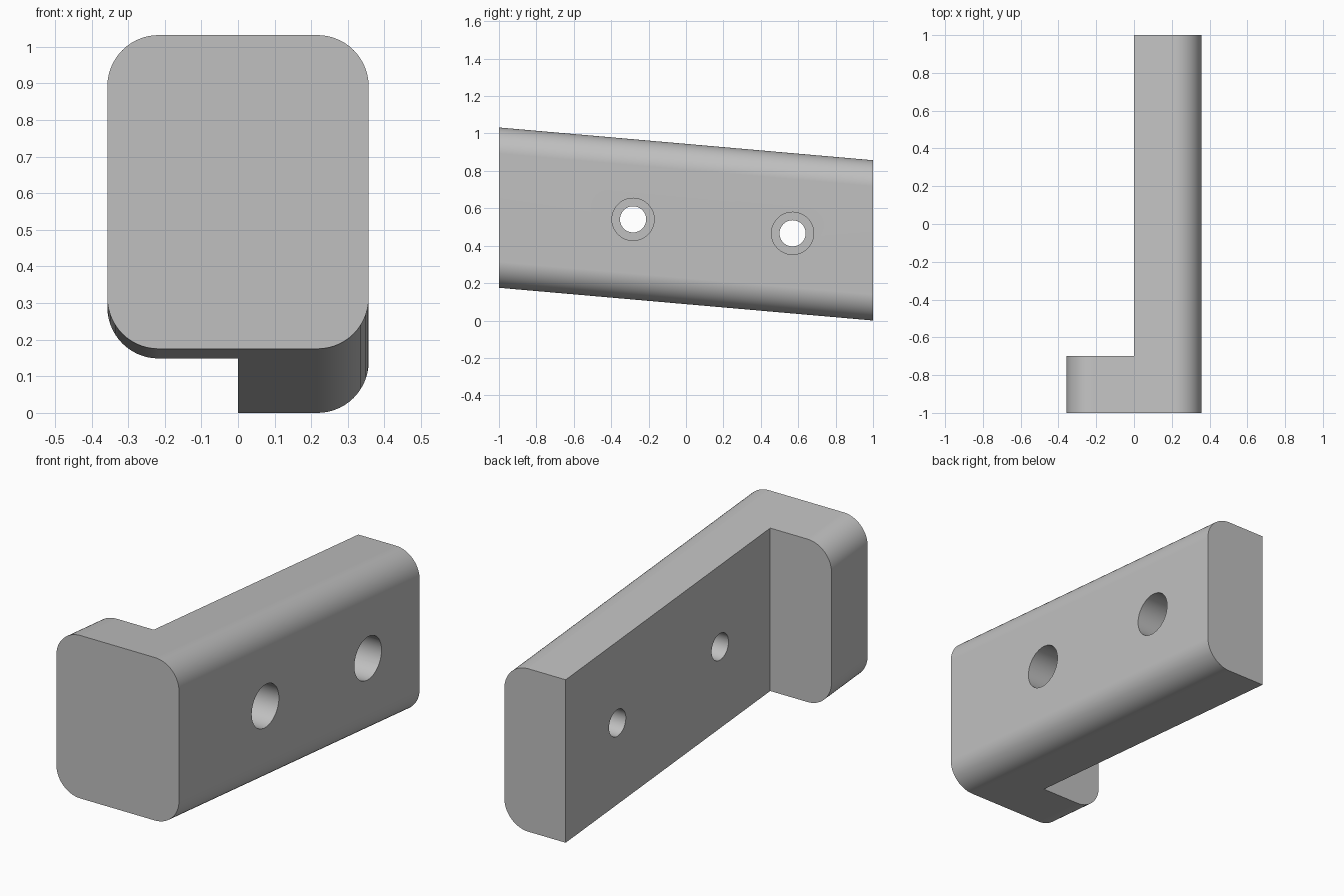
import bpy, bmesh
from math import sin, cos, pi, tan, radians
from mathutils import Matrix

if "Cube" in bpy.data.objects:
    bpy.data.objects.remove(bpy.data.objects["Cube"], do_unlink=True)

HALF_W, HEIGHT, ROUND = 0.357, 0.857, 0.14
SLOPE = tan(radians(5))          # the bar drops towards the back
HALF_LEN, HOOK_BACK = 1.0, -0.7

grey = bpy.data.materials.new("plain grey")
grey.use_nodes = True
grey.diffuse_color = (0.53, 0.53, 0.53, 1)
grey.node_tree.nodes["Principled BSDF"].inputs["Base Color"].default_value = (0.53, 0.53, 0.53, 1)


def centre_z(y):
    return HEIGHT / 2 + SLOPE * (HALF_LEN - y)


def make_object(name, bm):
    bmesh.ops.recalc_face_normals(bm, faces=bm.faces)
    mesh = bpy.data.meshes.new(name)
    bm.to_mesh(mesh)
    bm.free()
    mesh.materials.append(grey)
    ob = bpy.data.objects.new(name, mesh)
    bpy.context.collection.objects.link(ob)
    return ob


def rounded_profile(steps=14):
    points = []
    corners = [(1, 1), (-1, 1), (-1, -1), (1, -1)]
    for i, (sx, sz) in enumerate(corners):
        for k in range(steps + 1):
            a = (i + k / steps) * pi / 2
            points.append((sx * (HALF_W - ROUND) + ROUND * cos(a),
                           sz * (HEIGHT / 2 - ROUND) + ROUND * sin(a)))
    return points


# Sloping bar with a rounded section and upright ends
bm = bmesh.new()
rings = [[bm.verts.new((x, y, z + centre_z(y))) for x, z in rounded_profile()]
         for y in (-HALF_LEN, HALF_LEN)]
n = len(rings[0])
for ring in rings:
    bm.faces.new(ring)
for i in range(n):
    j = (i + 1) % n
    bm.faces.new((rings[0][i], rings[0][j], rings[1][j], rings[1][i]))
bracket = make_object("hooked_bracket", bm)


def cut(cutter):
    cutter.hide_render = True
    mod = bracket.modifiers.new(cutter.name, "BOOLEAN")
    mod.operation, mod.solver, mod.object = "DIFFERENCE", "EXACT", cutter
    bpy.context.view_layer.objects.active = bracket
    bpy.ops.object.modifier_apply(modifier=mod.name)
    bpy.data.objects.remove(cutter, do_unlink=True)


# Long notch that leaves the hook at the front
bm = bmesh.new()
bmesh.ops.create_cube(bm, size=2)
bmesh.ops.translate(bm, verts=bm.verts, vec=(-1, HOOK_BACK + 1, 0.5))
bmesh.ops.scale(bm, verts=bm.verts, vec=(1, 2, 2),
                space=Matrix.Translation((0, -HOOK_BACK, 0)))
cut(make_object("notch_cutter", bm))


def hole(name, y, radius, x0, x1):
    bm = bmesh.new()
    place = Matrix.Translation(((x0 + x1) / 2, y, centre_z(y))) @ Matrix.Rotation(pi / 2, 4, "Y")
    bmesh.ops.create_cone(bm, cap_ends=True, segments=48, radius1=radius,
                          radius2=radius, depth=x1 - x0, matrix=place)
    cut(make_object(name, bm))


# Two screw holes, counterbored from the outer side
for y in (-0.283, 0.57):
    hole("screw_hole_cutter", y, 0.07, -0.1, 0.5)
    hole("counterbore_cutter", y, 0.113, 0.14, 0.5)

# Smooth rounds with crisp flats
bpy.ops.object.select_all(action="DESELECT")
bracket.select_set(True)
bpy.context.view_layer.objects.active = bracket
bpy.ops.object.shade_smooth_by_angle(angle=radians(30))
weighted = bracket.modifiers.new("flat_faces", "WEIGHTED_NORMAL")
weighted.keep_sharp = True
